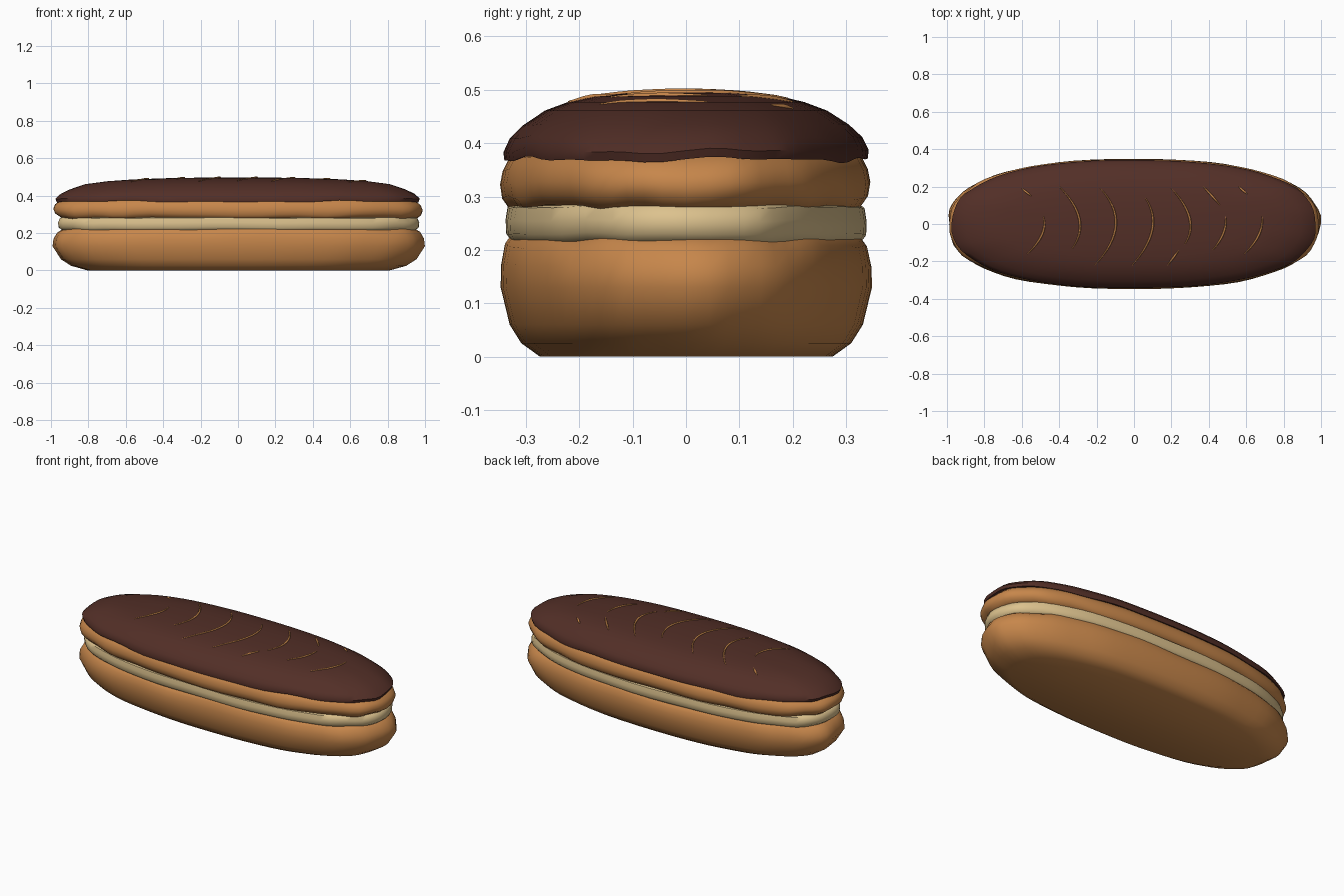
import bpy, bmesh
from math import sin, cos, pi, copysign
from mathutils import Vector
from mathutils.bvhtree import BVHTree

if "Cube" in bpy.data.objects:
    bpy.data.objects.remove(bpy.data.objects["Cube"])

SEGMENTS = 72


def material(name, rgb):
    mat = bpy.data.materials.new(name)
    mat.use_nodes = True
    mat.diffuse_color = (*rgb, 1)
    mat.node_tree.nodes["Principled BSDF"].inputs["Base Color"].default_value = (*rgb, 1)
    return mat


baked = material("baked golden brown", (0.57, 0.24, 0.07))
cream = material("pale cream", (0.72, 0.54, 0.27))
chocolate = material("dark chocolate", (0.085, 0.028, 0.02))


def rounded(value, power=2 / 2.4):
    return copysign(abs(value) ** power, value)


def ripple(t, phase):
    """Irregular hand-made wobble between about -1 and 1."""
    return 0.4 * sin(5 * t + phase) + 0.35 * sin(11 * t + 2 * phase) + 0.25 * sin(17 * t + phase)


def layer(name, mat, rings, dent, lift, phase):
    """Loft a long rounded layer; rings hold half length, half width, height, wave."""
    bm = bmesh.new()
    loops = []
    for rx, ry, z, wave in rings:
        loop = []
        for i in range(SEGMENTS):
            t = 2 * pi * i / SEGMENTS
            w = ripple(t, phase)
            r = 1 - dent * (0.4 - 0.6 * w) * (0.4 + 0.6 * abs(cos(t)))
            loop.append(bm.verts.new((rx * r * rounded(cos(t)), ry * r * rounded(sin(t)),
                                      z + lift * wave * ripple(t, phase + 2))))
        loops.append(loop)
    for low, high in zip(loops, loops[1:]):
        for i in range(SEGMENTS):
            j = (i + 1) % SEGMENTS
            bm.faces.new((low[i], low[j], high[j], high[i]))
    bm.faces.new(loops[0][::-1])
    bm.faces.new(loops[-1])
    mesh = bpy.data.meshes.new(name)
    bm.to_mesh(mesh)
    tree = BVHTree.FromBMesh(bm)
    bm.free()
    mesh.materials.append(mat)
    obj = bpy.data.objects.new(name, mesh)
    bpy.context.collection.objects.link(obj)
    bpy.ops.object.select_all(action="DESELECT")
    obj.select_set(True)
    bpy.context.view_layer.objects.active = obj
    bpy.ops.object.shade_smooth_by_angle(angle=0.9)
    return tree


# Pastry halves and the filling between them
layer("bottom_bun", baked, [
    (0.81, 0.275, 0, 0), (0.90, 0.31, 0.025, 0), (0.955, 0.332, 0.06, 0),
    (1.0, 0.349, 0.13, 0), (0.995, 0.348, 0.17, 0.4), (0.975, 0.341, 0.205, 1),
    (0.94, 0.325, 0.227, 1), (0.88, 0.29, 0.235, 0.5)], 0.018, 0.009, 0.5)
layer("cream_filling", cream, [
    (0.88, 0.29, 0.205, 0), (0.945, 0.325, 0.212, 0.5), (0.967, 0.338, 0.23, 0.5),
    (0.97, 0.339, 0.255, 0.5), (0.96, 0.335, 0.28, 0.5), (0.92, 0.31, 0.293, 0.5)],
    0.012, 0.006, 1.7)
layer("top_bun", baked, [
    (0.90, 0.30, 0.274, 0.5), (0.955, 0.33, 0.28, 1), (0.985, 0.344, 0.30, 1),
    (0.995, 0.348, 0.325, 0.6), (0.985, 0.343, 0.35, 0.5), (0.955, 0.33, 0.376, 0.5),
    (0.90, 0.30, 0.388, 0)], 0.018, 0.008, 3.1)

# Chocolate cap with a drooping lip
icing = layer("chocolate_icing", chocolate, [
    (0.90, 0.30, 0.385, 0), (0.95, 0.33, 0.372, 1), (0.972, 0.341, 0.369, 1),
    (0.978, 0.343, 0.385, 1), (0.95, 0.331, 0.41, 0.6), (0.90, 0.306, 0.434, 0.3),
    (0.82, 0.265, 0.461, 0), (0.70, 0.222, 0.477, 0), (0.56, 0.18, 0.487, 0),
    (0.36, 0.11, 0.494, 0), (0.15, 0.04, 0.497, 0)], 0.012, 0.007, 4.4)

# Thin piped arcs: start, control point and end of each
arcs = [
    ((-0.6, 0.19), (-0.575, 0.17), (-0.55, 0.15)),
    ((-0.485, 0.04), (-0.455, -0.05), (-0.57, -0.16)),
    ((-0.4, 0.2), (-0.22, 0.02), (-0.33, -0.13)),
    ((-0.18, 0.19), (0.0, 0.0), (-0.21, -0.22)),
    ((0.06, 0.14), (0.17, -0.02), (-0.01, -0.22)),
    ((0.2, 0.19), (0.36, 0.02), (0.27, -0.11)),
    ((0.24, -0.14), (0.21, -0.18), (0.18, -0.22)),
    ((0.37, 0.2), (0.41, 0.16), (0.46, 0.1)),
    ((0.49, 0.04), (0.5, -0.05), (0.42, -0.14)),
    ((0.56, 0.2), (0.58, 0.18), (0.605, 0.16)),
    ((0.685, 0.04), (0.695, -0.06), (0.59, -0.16)),
]
STEPS = 16
for number, (a, b, c) in enumerate(arcs, 1):
    curve = bpy.data.curves.new(f"icing_arc_{number}", "CURVE")
    curve.dimensions = "3D"
    curve.bevel_depth = 0.006
    curve.bevel_resolution = 1
    curve.use_fill_caps = True
    curve.materials.append(baked)
    spline = curve.splines.new("POLY")
    spline.points.add(STEPS)
    for i, point in enumerate(spline.points):
        s = i / STEPS
        p = (1 - s) ** 2 * Vector(a) + 2 * s * (1 - s) * Vector(b) + s * s * Vector(c)
        hit = icing.ray_cast(Vector((p.x, p.y, 1)), Vector((0, 0, -1)))[0]
        point.co = (p.x, p.y, hit.z, 1)
        point.radius = 0.35 + 0.65 * sin(pi * s)
    bpy.context.collection.objects.link(bpy.data.objects.new(curve.name, curve))
